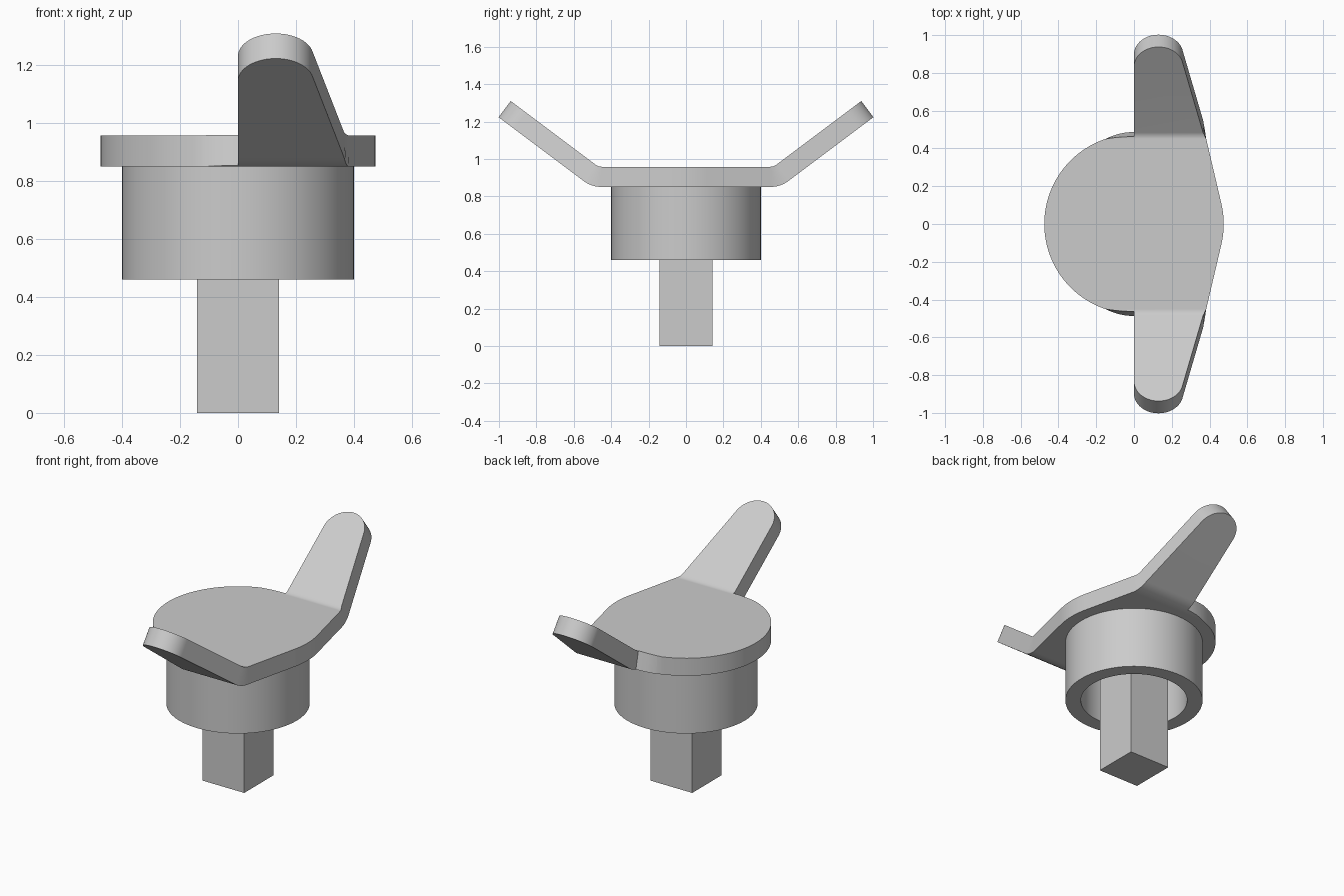
import bpy, bmesh
from math import sin, cos, pi, radians, sqrt, hypot, atan2, acos

cube = bpy.data.objects.get("Cube")
if cube:
    bpy.data.objects.remove(cube, do_unlink=True)

grey = bpy.data.materials.new("plain grey")
grey.use_nodes = True
colour = (0.6, 0.6, 0.6, 1)
grey.diffuse_color = colour
grey.node_tree.nodes["Principled BSDF"].inputs["Base Color"].default_value = colour


def finish(name, bm, smooth=True):
    bmesh.ops.remove_doubles(bm, verts=bm.verts, dist=1e-5)
    bmesh.ops.recalc_face_normals(bm, faces=bm.faces)
    mesh = bpy.data.meshes.new(name)
    bm.to_mesh(mesh)
    bm.free()
    mesh.materials.append(grey)
    obj = bpy.data.objects.new(name, mesh)
    bpy.context.collection.objects.link(obj)
    if smooth:
        bpy.ops.object.select_all(action="DESELECT")
        obj.select_set(True)
        bpy.context.view_layer.objects.active = obj
        bpy.ops.object.shade_smooth_by_angle(angle=radians(30))
    return obj


# Handle plate: a disc with two tapered wings, drawn flat and then bent upward
DISC, TIP, TIP_X, LENGTH = 0.475, 0.13, 0.13, 1.088
BOTTOM, TOP = 0.85, 0.958
BEND_START, BEND_R, BEND = 0.45, 0.111, radians(36.9)
BEND_END = BEND_START + BEND_R * BEND
MID = (BOTTOM + TOP) / 2
TIP_S = LENGTH - TIP

# Common tangent of the disc and the wing tip
slant = atan2(TIP_S, TIP_X) - acos((DISC - TIP) / hypot(TIP_X, TIP_S))
disc_touch = DISC * sin(slant)
tip_touch = TIP_S + TIP * sin(slant)


def left_edge(s):
    if s < DISC:
        return -sqrt(DISC**2 - s**2)
    return TIP_X - sqrt(max(0, TIP**2 - max(0, s - TIP_S)**2))


def right_edge(s):
    if s < disc_touch:
        return sqrt(DISC**2 - s**2)
    if s < tip_touch:
        return (DISC - s * sin(slant)) / cos(slant)
    return TIP_X + sqrt(max(0, TIP**2 - (s - TIP_S)**2))


def bend(s, h):
    """Map flat distance s and height h from the mid plane to y, z."""
    a = min(max((s - BEND_START) / BEND_R, 0), BEND)
    run = max(0, s - BEND_END)
    y = min(s, BEND_START) + (BEND_R - h) * sin(a) + run * cos(a)
    z = MID + BEND_R - (BEND_R - h) * cos(a) + run * sin(a)
    return y, z


half = [DISC * sin(radians(a)) for a in range(0, 91, 3)]
half += [BEND_START + (BEND_END - BEND_START) * i / 8 for i in range(9)]
half += [TIP_S + TIP * sin(radians(a)) for a in range(0, 91, 5)]
half += [disc_touch, tip_touch]
half = sorted({round(s, 6) for s in half})
stations = [(-1, s) for s in reversed(half[1:])] + [(1, s) for s in half]

bm = bmesh.new()
rings = []
thick = (TOP - BOTTOM) / 2
for side, s in stations:
    ring = []
    for edge, h in ((left_edge, -thick), (right_edge, -thick),
                    (right_edge, thick), (left_edge, thick)):
        y, z = bend(s, h)
        ring.append(bm.verts.new((edge(s), side * y, z)))
    rings.append(ring)
for a, b in zip(rings, rings[1:]):
    for i in range(4):
        j = (i + 1) % 4
        bm.faces.new((a[i], a[j], b[j], b[i]))
finish("winged_handle", bm)

# Collar: hollow sleeve closed by the plate above
bm = bmesh.new()
profile = [(0.31, BOTTOM), (0.31, 0.46), (0.4, 0.46), (0.4, BOTTOM)]
verts = [bm.verts.new((r, 0, z)) for r, z in profile]
edges = [bm.edges.new((verts[i], verts[(i + 1) % 4])) for i in range(4)]
bmesh.ops.spin(bm, geom=verts + edges, cent=(0, 0, 0), axis=(0, 0, 1),
               angle=2 * pi, steps=72)
finish("collar", bm)

# Square drive post
bm = bmesh.new()
bmesh.ops.create_cube(bm, size=1)
for v in bm.verts:
    v.co.x *= 0.283
    v.co.y *= 0.283
    v.co.z = (v.co.z + 0.5) * BOTTOM
finish("square_post", bm, smooth=False)
